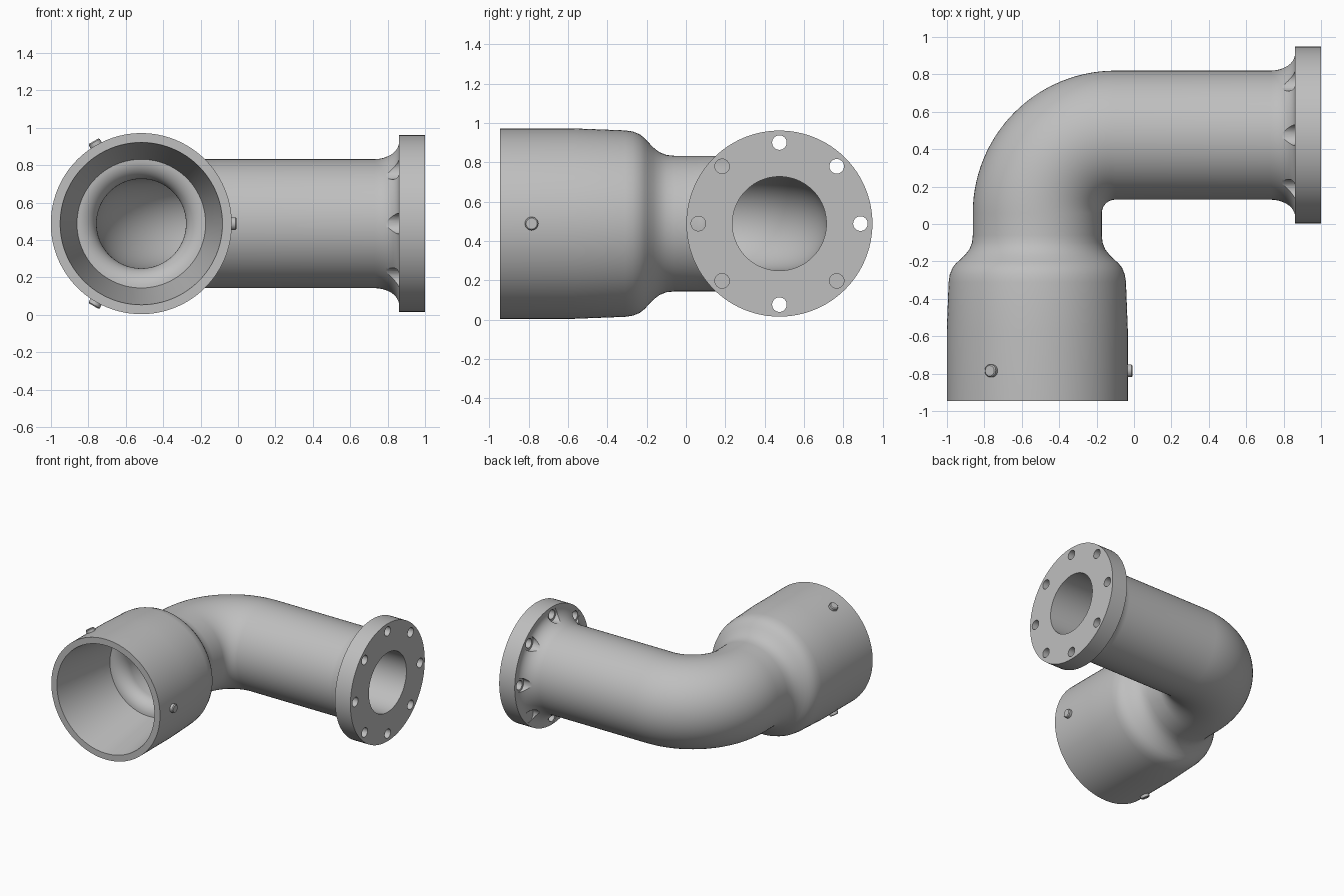
import bpy, bmesh, math
from mathutils import Vector, Matrix

if "Cube" in bpy.data.objects:
    bpy.data.objects.remove(bpy.data.objects["Cube"], do_unlink=True)

SOCKET_X, PIPE_Y, AXIS_Z = -0.517, 0.475, 0.488
BEND_R, MOUTH = 0.417, -0.945
BEND_START, BEND_END = PIPE_Y - BEND_R, SOCKET_X + BEND_R
ARC = BEND_R * math.pi / 2
SEGS = 96
UP = Vector((0, 0, 1))

metal = bpy.data.materials.new("grey metal")
metal.use_nodes = True
grey = (0.52, 0.52, 0.52, 1)
metal.diffuse_color = grey
metal.node_tree.nodes["Principled BSDF"].inputs["Base Color"].default_value = grey


def frame(s):
    """Centre and direction on the elbow axis at distance s."""
    if s <= BEND_START:
        return Vector((SOCKET_X, s, AXIS_Z)), Vector((0, 1, 0))
    a = (s - BEND_START) / BEND_R
    if s < BEND_START + ARC:
        centre = Vector((BEND_END - BEND_R * math.cos(a),
                         BEND_START + BEND_R * math.sin(a), AXIS_Z))
        return centre, Vector((math.sin(a), math.cos(a), 0))
    return Vector((BEND_END + s - BEND_START - ARC, PIPE_Y, AXIS_Z)), Vector((1, 0, 0))


def at_x(x):
    return x - BEND_END + BEND_START + ARC


def arc(cx, cr, rx, rr, start, end, n=10):
    """Elliptical run of (distance, radius) points."""
    angles = [math.radians(start + (end - start) * i / n) for i in range(n + 1)]
    return [(cx + rx * math.cos(a), cr + rr * math.sin(a)) for a in angles]


def finish(bm, name):
    bmesh.ops.recalc_face_normals(bm, faces=bm.faces)
    mesh = bpy.data.meshes.new(name)
    bm.to_mesh(mesh)
    bm.free()
    obj = bpy.data.objects.new(name, mesh)
    bpy.context.collection.objects.link(obj)
    mesh.materials.append(metal)
    return obj


def smooth(obj, angle=28):
    bpy.ops.object.select_all(action="DESELECT")
    obj.select_set(True)
    bpy.context.view_layer.objects.active = obj
    bpy.ops.object.shade_smooth_by_angle(angle=math.radians(angle))


def sweep(profile, name):
    """Closed profile of rings swept along the elbow axis."""
    bm = bmesh.new()
    rings = []
    for s, r in profile:
        c, t = frame(s)
        side = t.cross(UP)
        rings.append([bm.verts.new(c + r * (math.cos(a) * side + math.sin(a) * UP))
                      for a in (math.tau * i / SEGS for i in range(SEGS))])
    for k, ring in enumerate(rings):
        after = rings[(k + 1) % len(rings)]
        for i in range(SEGS):
            j = (i + 1) % SEGS
            bm.faces.new((ring[i], ring[j], after[j], after[i]))
    return finish(bm, name)


def cylinders(name, radius, x0, x1, ring_radius, count=8):
    """Ring of cylinders parallel to the flange axis."""
    bm = bmesh.new()
    for i in range(count):
        a = math.tau * i / count
        pos = Vector(((x0 + x1) / 2, PIPE_Y + ring_radius * math.cos(a),
                      AXIS_Z + ring_radius * math.sin(a)))
        bmesh.ops.create_cone(bm, cap_ends=True, segments=32, radius1=radius, radius2=radius,
                              depth=x1 - x0,
                              matrix=Matrix.Translation(pos) @ Matrix.Rotation(math.pi / 2, 4, "Y"))
    return finish(bm, name)


# Elbow body: socket, shoulder, bend, pipe and flange outside, then the bore back
bend = [BEND_START + ARC * i / 28 for i in range(29)]
outer = [(MOUTH, 0.484), (-0.57, 0.484), (-0.31, 0.474), (-0.27, 0.468), (-0.235, 0.454),
         (-0.21, 0.434), (-0.19, 0.412), (-0.165, 0.386), (-0.135, 0.363), (-0.1, 0.349),
         (-0.06, 0.345)]
outer += [(s, 0.345) for s in bend]
outer += arc(at_x(0.732), 0.445, 0.13, 0.1, -90, 0)
outer += [(at_x(0.862), 0.473), (at_x(1), 0.473)]
inner = [(at_x(1), 0.239)] + [(s, 0.239) for s in reversed(bend)]
inner += arc(-0.295, 0.344, 0.105, 0.105, 270, 180)
inner += [(MOUTH, 0.434)]
body = sweep(outer + inner, "elbow_body")

# Bolt holes and the spot faces behind them
for cutter in (cylinders("spot_face_cutter", 0.055, 0.6, 0.8635, 0.412),
               cylinders("bolt_hole_cutter", 0.037, 0.8, 1.1, 0.412)):
    cutter.hide_render = True
    mod = body.modifiers.new("cut", "BOOLEAN")
    mod.operation, mod.solver, mod.object = "DIFFERENCE", "EXACT", cutter
    bpy.context.view_layer.objects.active = body
    bpy.ops.object.modifier_apply(modifier=mod.name)
    bpy.data.objects.remove(cutter, do_unlink=True)
smooth(body)

# Three chamfered set screws around the socket
for i in range(3):
    a = math.tau * i / 3
    out = Vector((math.cos(a), 0, math.sin(a)))
    bm = bmesh.new()
    bmesh.ops.create_cone(bm, cap_ends=True, segments=32, radius1=0.034, radius2=0.034, depth=0.05)
    rim = [e for e in bm.edges if all(v.co.z > 0 for v in e.verts)]
    bmesh.ops.bevel(bm, geom=rim, offset=0.006, segments=1, affect="EDGES")
    bm.transform(Matrix.Translation(Vector((SOCKET_X, -0.785, AXIS_Z)) + out * 0.484)
                 @ out.to_track_quat("Z", "Y").to_matrix().to_4x4())
    smooth(finish(bm, f"set_screw_{i + 1}"))
